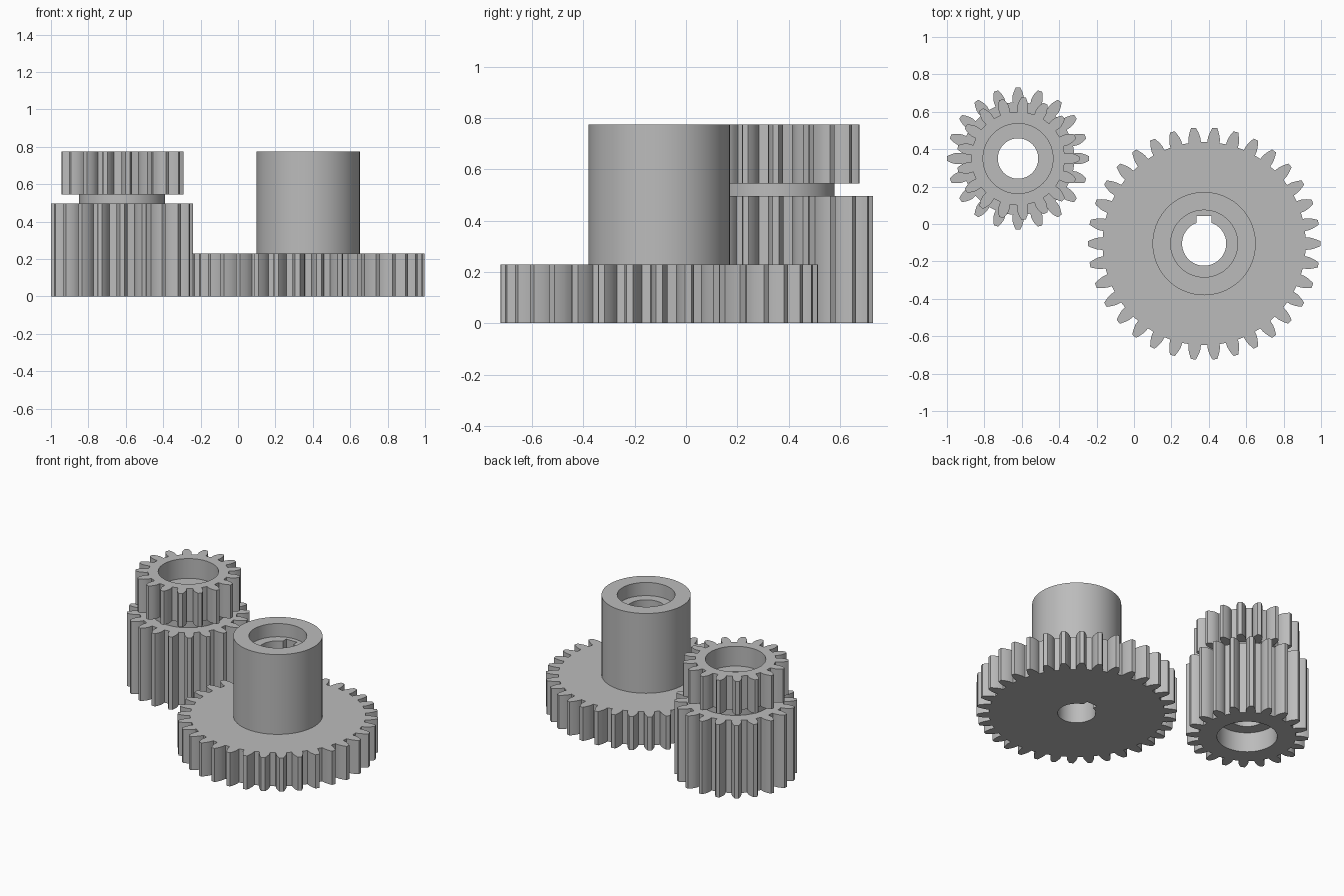
import bpy, bmesh, math

if "Cube" in bpy.data.objects:
    bpy.data.objects.remove(bpy.data.objects["Cube"])

MODULE = 0.0345
PRESSURE = math.radians(20)

grey = bpy.data.materials.new("grey_metal")
grey.diffuse_color = (0.5, 0.5, 0.5, 1)
grey.use_nodes = True
grey.node_tree.nodes["Principled BSDF"].inputs["Base Color"].default_value = grey.diffuse_color


def circle(r, n=72):
    return [(r * math.cos(2 * math.pi * i / n), r * math.sin(2 * math.pi * i / n))
            for i in range(n)]


def gear(teeth):
    """Involute spur gear outline with one tooth centred on +x."""
    pitch = MODULE * teeth / 2
    base = pitch * math.cos(PRESSURE)
    root, tip = pitch - 1.25 * MODULE, pitch + MODULE

    def half_angle(r):
        a = math.acos(min(1, base / r))
        return math.pi / (2 * teeth) + math.tan(PRESSURE) - PRESSURE - math.tan(a) + a

    radii = [root + (tip - root) * t for t in (0, 0.3, 0.5, 0.7, 0.88, 1)]
    flank = [(r, half_angle(r)) for r in radii]
    tooth = [(r, -a) for r, a in flank] + [(r, a) for r, a in reversed(flank)]
    points = []
    for i in range(teeth):
        mid = 2 * math.pi * i / teeth
        points += [(r * math.cos(mid + a), r * math.sin(mid + a)) for r, a in tooth]
    return points


def keyed_bore(r, half_width, top, n=60):
    """Round bore with a rectangular keyway towards +y."""
    gap = math.asin(half_width / r)
    start, sweep = math.pi / 2 + gap, 2 * math.pi - 2 * gap
    arc = [(r * math.cos(start + sweep * i / n), r * math.sin(start + sweep * i / n))
           for i in range(n + 1)]
    return arc + [(half_width, top), (-half_width, top)]


def build(name, x, y, sections):
    """Closed ring solid: each section is (outline, z low/start, z high/end)."""
    bm = bmesh.new()
    walls = []
    for outline, z0, z1 in sections:
        a = [bm.verts.new((px, py, z0)) for px, py in outline]
        b = [bm.verts.new((px, py, z1)) for px, py in outline]
        n = len(a)
        for i in range(n):
            j = (i + 1) % n
            bm.faces.new((a[i], a[j], b[j], b[i]))
        walls.append((a, b))
    # flat ring faces joining each wall to the next
    for k, (_, end) in enumerate(walls):
        begin = walls[(k + 1) % len(walls)][0]
        edges = [bm.edges.get((ring[i - 1], ring[i]))
                 for ring in (end, begin) for i in range(len(ring))]
        bmesh.ops.triangle_fill(bm, edges=edges, use_beauty=True, normal=(0, 0, 1))
    bmesh.ops.recalc_face_normals(bm, faces=bm.faces[:])
    mesh = bpy.data.meshes.new(name)
    bm.to_mesh(mesh)
    bm.free()
    mesh.materials.append(grey)
    obj = bpy.data.objects.new(name, mesh)
    obj.location = (x, y, 0)
    bpy.context.collection.objects.link(obj)
    bpy.ops.object.select_all(action='DESELECT')
    obj.select_set(True)
    bpy.context.view_layer.objects.active = obj
    bpy.ops.object.shade_smooth_by_angle(angle=math.radians(20))


TOP = 0.775

# large gear with tall hub, counterbore and keyed shaft hole
bore = keyed_bore(0.118, 0.04, 0.148)
build("large_gear_with_hub", 0.375, -0.105, [
    (gear(34), 0, 0.23),
    (circle(0.276), 0.23, TOP),
    (circle(0.179), TOP, 0.685),
    (bore, 0.685, 0),
])

# double pinion: two gears on a neck, with a bearing pocket at each end
build("double_pinion", -0.62, 0.35, [
    (gear(20), 0, 0.497),
    (circle(0.23), 0.497, 0.545),
    (gear(17), 0.545, TOP),
    (circle(0.187), TOP, TOP - 0.135),
    (circle(0.108), TOP - 0.135, 0.135),
    (circle(0.187), 0.135, 0),
])
